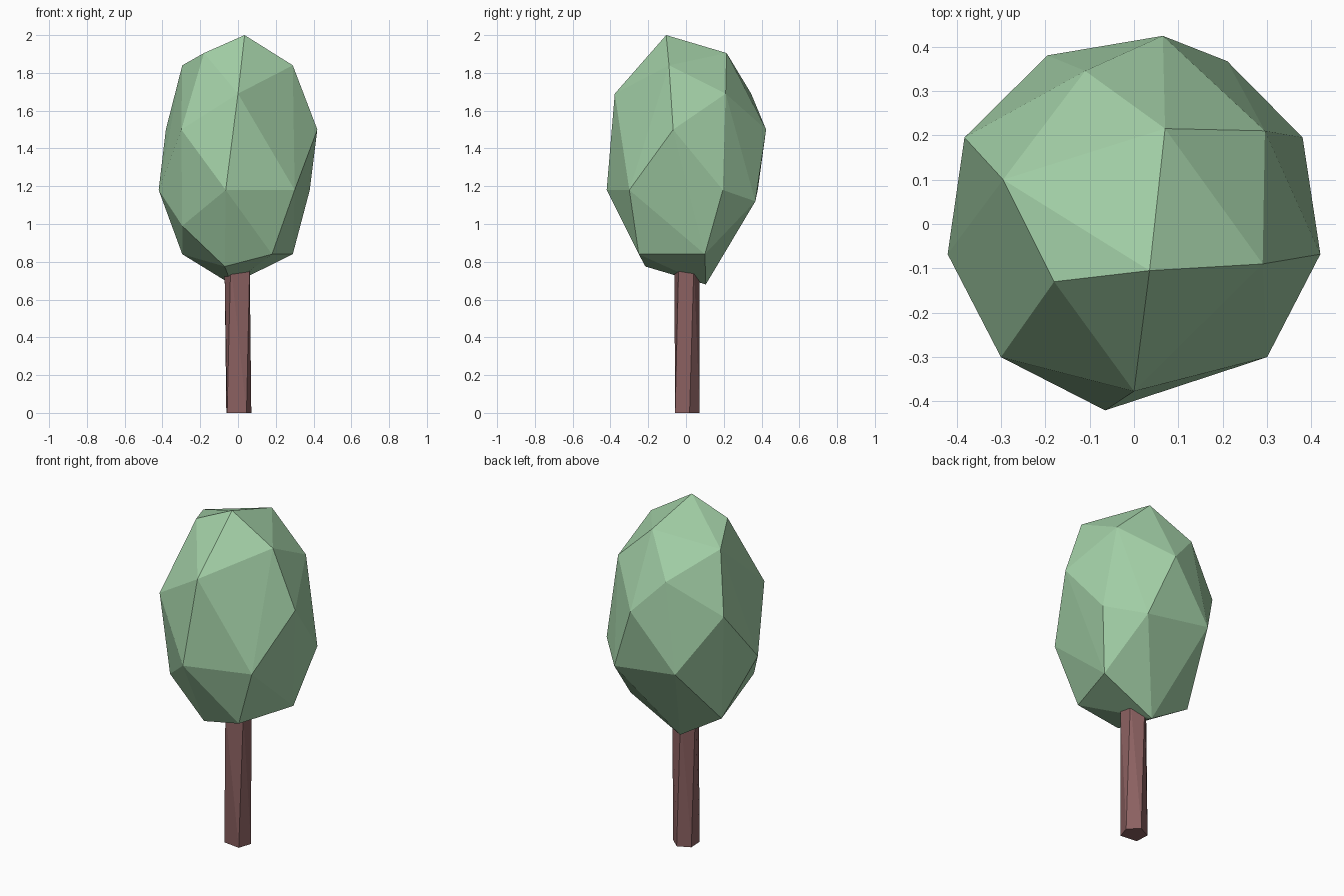
import bpy, bmesh
from math import cos, sin, radians

if "Cube" in bpy.data.objects:
    bpy.data.objects.remove(bpy.data.objects["Cube"])


def material(name, rgb):
    mat = bpy.data.materials.new(name)
    mat.diffuse_color = (*rgb, 1)
    mat.use_nodes = True
    mat.node_tree.nodes["Principled BSDF"].inputs["Base Color"].default_value = mat.diffuse_color
    return mat


def hull(name, points, mat):
    """Flat-shaded convex solid around a handful of corner points."""
    bm = bmesh.new()
    for p in points:
        bm.verts.new(p)
    bmesh.ops.convex_hull(bm, input=bm.verts)
    bmesh.ops.recalc_face_normals(bm, faces=bm.faces)
    mesh = bpy.data.meshes.new(name)
    bm.to_mesh(mesh)
    bm.free()
    mesh.materials.append(mat)
    obj = bpy.data.objects.new(name, mesh)
    bpy.context.collection.objects.link(obj)
    return obj


leaf = material("leaf_green", (0.36, 0.62, 0.38))
bark = material("bark_brown", (0.26, 0.12, 0.12))

# Crown: faceted egg, corners grouped in rings by height
rings = {
    2.00: [(0.035, -0.105)],
    1.905: [(0.07, 0.215), (-0.18, -0.13)],
    1.84: [(-0.295, 0.10), (0.29, -0.09)],
    1.69: [(0, -0.377), (0.295, 0.21), (-0.11, 0.345)],
    1.50: [(0.42, -0.068), (0.065, 0.424), (-0.382, 0.195), (-0.30, -0.30)],
    1.18: [(-0.42, -0.068), (-0.065, -0.42), (0.30, -0.30),
           (0.38, 0.195), (-0.195, 0.38)],
    1.12: [(0.21, 0.367)],
    0.99: [(-0.295, -0.21)],
    0.84: [(0.29, 0.10), (0.18, -0.25), (-0.295, 0.09)],
    0.775: [(-0.07, -0.215)],
    0.68: [(-0.035, 0.105)],
}
hull("crown", [(x, y, z) for z, ring in rings.items() for x, y in ring], leaf)

# Trunk: slightly twisted five-sided post reaching into the crown
sides = (-52, 15, 82, 148, 218)
hull("trunk", [(0.073 * cos(radians(a + twist)), 0.073 * sin(radians(a + twist)), z)
               for z, twist in ((0, 0), (0.79, 20)) for a in sides], bark)
